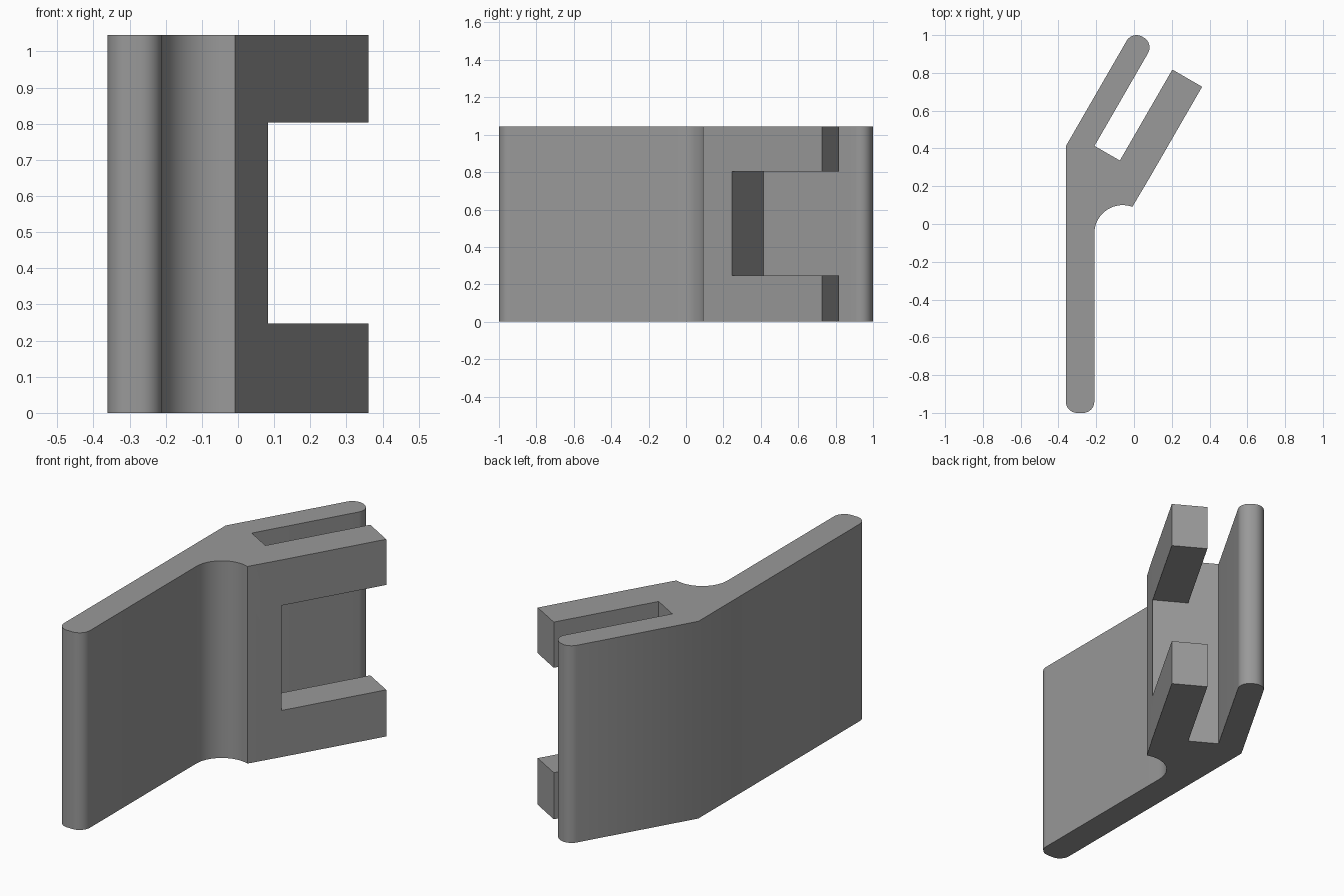
import bpy, bmesh, math
from mathutils import Vector

if "Cube" in bpy.data.objects:
    bpy.data.objects.remove(bpy.data.objects["Cube"])

HEIGHT = 1.045
WINDOW = (0.247, 0.803)                 # gap between the two short prongs
FILLET = 0.06
ALONG = Vector((0.5, math.sqrt(0.75)))  # direction of the angled prongs
ACROSS = Vector((ALONG.y, -ALONG.x))


def arc(center, radius, start, end, steps):
    """Points on an arc, angles in degrees."""
    return [Vector(center) + radius * Vector((math.cos(a), math.sin(a)))
            for a in (math.radians(start + (end - start) * i / steps)
                      for i in range(steps + 1))]


# Key points of the outline
left, right, bend_y = -0.361, -0.21, 0.412
outer_bend = Vector((left, bend_y))
thick = (right - left) * ACROSS.x
slot_in = outer_bend + ACROSS * thick
slot_in += ALONG * (Vector((right, 0.414)) - slot_in).dot(ALONG)
prong_in = slot_in + ACROSS * 0.155
prong_out = prong_in + ACROSS * 0.182
tip = slot_in + ALONG * 0.567           # centre line height of the tip fillets

# Outline, counter-clockwise: handle end, cove, hook floor, long prong tip
outline = arc((left + FILLET, -1 + FILLET), FILLET, 180, 270, 10)
outline += arc((right - FILLET, -1 + FILLET), FILLET, 270, 360, 10)
outline += arc((-0.06, -0.05), 0.15, 180, 70, 20)
outline += [prong_out, prong_in, slot_in]
outline += arc(tip - ACROSS * FILLET, FILLET, -30, 60, 10)
outline += arc(tip - ACROSS * (thick - FILLET), FILLET, 60, 150, 10)
outline.append(outer_bend)

# Extrude the body
bm = bmesh.new()
base = bm.faces.new([bm.verts.new((p.x, p.y, 0)) for p in outline])
top = bmesh.ops.extrude_face_region(bm, geom=[base])["geom"]
bmesh.ops.translate(bm, vec=(0, 0, HEIGHT),
                    verts=[v for v in top if isinstance(v, bmesh.types.BMVert)])

# Split the wall at the window heights
for z in WINDOW:
    bmesh.ops.bisect_plane(bm, geom=bm.verts[:] + bm.edges[:] + bm.faces[:],
                           plane_co=(0, 0, z), plane_no=(0, 0, 1))

# Extrude the lower and upper short prongs from the floor strip
middle = (prong_in + prong_out) / 2
bm.faces.ensure_lookup_table()
strip = [f for f in bm.faces
         if (f.calc_center_median().xy - middle).length < 0.01
         and not WINDOW[0] < f.calc_center_median().z < WINDOW[1]]
for face in strip:
    grown = bmesh.ops.extrude_face_region(bm, geom=[face])["geom"]
    bmesh.ops.translate(bm, vec=(ALONG * 0.556).to_3d(),
                        verts=[v for v in grown if isinstance(v, bmesh.types.BMVert)])
    if face.is_valid:
        bm.faces.remove(face)

# Merge flat neighbouring faces
bmesh.ops.remove_doubles(bm, verts=bm.verts[:], dist=1e-5)
bmesh.ops.recalc_face_normals(bm, faces=bm.faces[:])
bmesh.ops.dissolve_limit(bm, angle_limit=math.radians(0.5),
                         verts=bm.verts[:], edges=bm.edges[:])

mesh = bpy.data.meshes.new("clip_body")
bm.to_mesh(mesh)
bm.free()
grey = bpy.data.materials.new("mid grey")
grey.diffuse_color = (0.32, 0.32, 0.32, 1)
grey.use_nodes = True
grey.node_tree.nodes["Principled BSDF"].inputs["Base Color"].default_value = grey.diffuse_color
mesh.materials.append(grey)
clip = bpy.data.objects.new("clip_body", mesh)
bpy.context.collection.objects.link(clip)
bpy.context.view_layer.objects.active = clip
clip.select_set(True)
bpy.ops.object.shade_smooth_by_angle(angle=math.radians(30))
